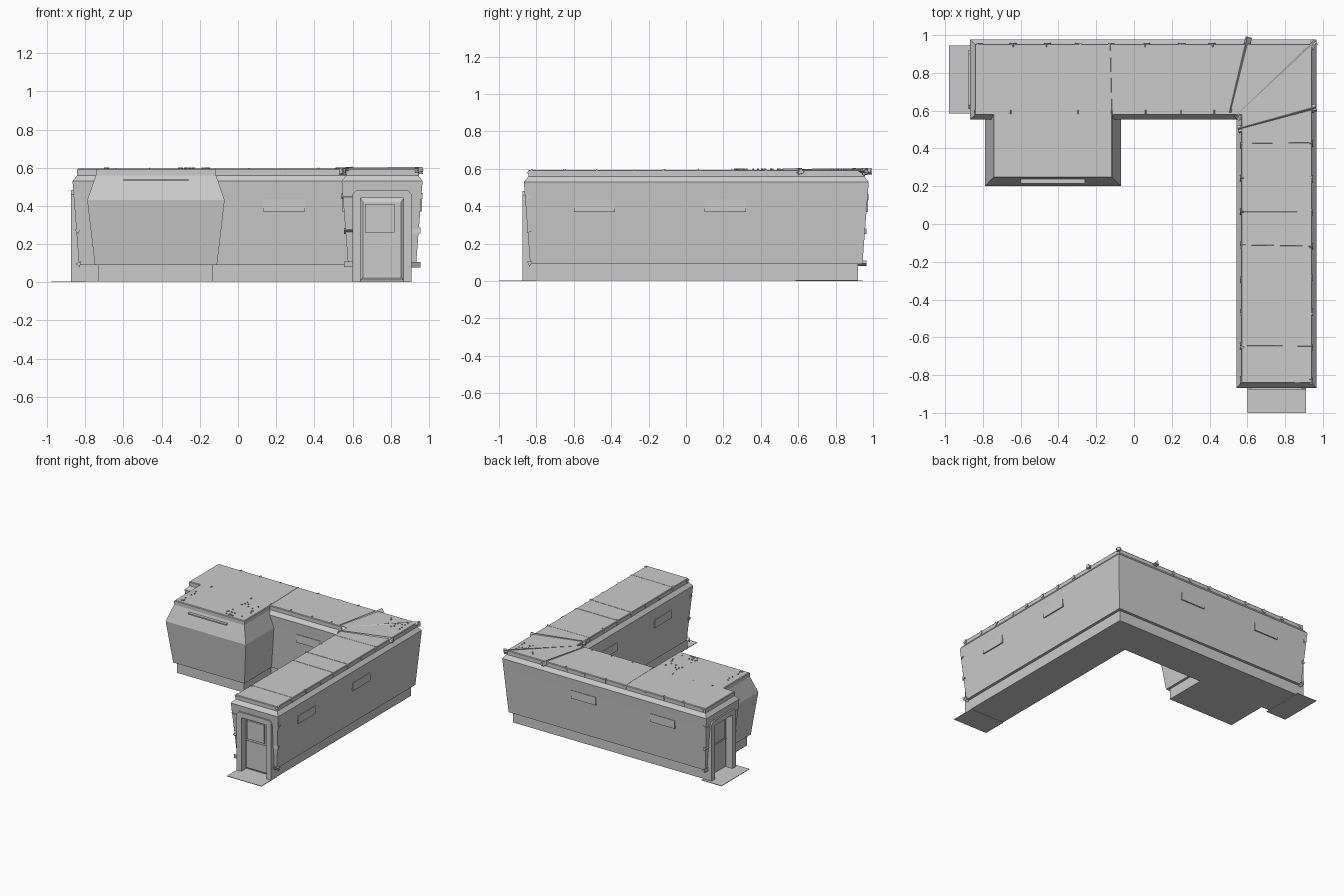
import bpy, bmesh, math, random
from mathutils import Matrix, Vector

if "Cube" in bpy.data.objects:
    bpy.data.objects.remove(bpy.data.objects["Cube"])

random.seed(4)
CX, CY, END = 0.755, 0.765, -0.655      # arm centre lines and end origin

grey = bpy.data.materials.new("plain_grey")
grey.diffuse_color = (0.6, 0.6, 0.6, 1)
grey.use_nodes = True
grey.node_tree.nodes["Principled BSDF"].inputs["Base Color"].default_value = grey.diffuse_color


def finish(name, bm, matrix=None):
    bmesh.ops.recalc_face_normals(bm, faces=bm.faces)
    me = bpy.data.meshes.new(name)
    bm.to_mesh(me)
    bm.free()
    me.materials.append(grey)
    ob = bpy.data.objects.new(name, me)
    bpy.context.collection.objects.link(ob)
    if matrix is not None:
        ob.matrix_world = matrix
    return ob


def loft(name, rings, matrix=None):
    """Closed solid through equal-length rings of 3D points."""
    bm = bmesh.new()
    rows = [[bm.verts.new(p) for p in r] for r in rings]
    n = len(rows[0])
    for a, b in zip(rows, rows[1:]):
        for i in range(n):
            j = (i + 1) % n
            bm.faces.new((a[i], a[j], b[j], b[i]))
    bm.faces.new(rows[0][::-1])
    bm.faces.new(rows[-1])
    return finish(name, bm, matrix)


def box(name, x0, x1, y0, y1, z0, z1, matrix=None):
    ring = lambda z: [(x0, y0, z), (x1, y0, z), (x1, y1, z), (x0, y1, z)]
    return loft(name, [ring(z0), ring(z1)], matrix)


def bar(name, p, q, r, sides=3):
    """Triangular bar between two points, randomly rolled."""
    p, q = Vector(p), Vector(q)
    bm = bmesh.new()
    bmesh.ops.create_cone(bm, cap_ends=True, segments=sides, radius1=r, radius2=r, depth=(q - p).length)
    rot = (q - p).to_track_quat('Z', 'Y').to_matrix().to_4x4()
    m = Matrix.Translation((p + q) / 2) @ rot @ Matrix.Rotation(random.uniform(0, 6.28), 4, 'Z')
    return finish(name, bm, m)


def ell(o, z):
    """L-shaped corridor outline at offset o from its centre line."""
    return [(END - o, CY + o, z), (END - o, CY - o, z), (CX - o, CY - o, z),
            (CX - o, END - o, z), (CX + o, END - o, z), (CX + o, CY + o, z)]


def bay(o, z):
    """Side room outline, its back buried in the corridor."""
    return [(-0.43 - o, 0.70, z), (-0.43 - o, 0.56 - o, z),
            (-0.43 + o, 0.56 - o, z), (-0.43 + o, 0.70, z)]


# Corridor body: plinth, flared walls, chamfered eave
corridor = loft("corridor_walls", [ell(o, z) for o, z in (
    (0.155, 0.004), (0.155, 0.09), (0.178, 0.09), (0.205, 0.44), (0.212, 0.53), (0.188, 0.56))])
loft("corridor_roof", [ell(0.188, 0.558), ell(0.188, 0.59), ell(0.184, 0.595)])

# Side room with a deep chamfer, and its roof slab
loft("side_room_walls", [bay(o, z) for o, z in (
    (0.30, 0.004), (0.30, 0.09), (0.32, 0.09), (0.36, 0.43), (0.315, 0.56))])
loft("side_room_roof", [bay(0.315, 0.56), bay(0.315, 0.59), bay(0.31, 0.595)])
box("side_room_vent", -0.60, -0.26, 0.215, 0.25, 0.53, 0.54)

# Door ends, modelled facing -y and placed on both arms
ends = {"front": (Matrix.Translation((CX, 0, 0)), 0.155, 1.0),
        "left": (Matrix.Translation((0, CY, 0)) @ Matrix.Rotation(-math.pi / 2, 4, 'Z'), 0.18, 0.98)}
half = [(0.155, 0.004), (0.155, 0.46), (0.135, 0.482)]
inner = [(0.113, 0.44), (0.113, 0.004)]
frame = half + [(-u, z) for u, z in half[::-1]] + [(-u, z) for u, z in inner[::-1]] + inner
for side, (m, w, reach) in ends.items():
    cutter = box(side + "_door_cutter", -0.113, 0.113, -1.1, -0.79, 0.02, 0.44, m)
    cutter.hide_render = True
    cutter.hide_viewport = True
    mod = corridor.modifiers.new(side + "_doorway", 'BOOLEAN')
    mod.object, mod.operation, mod.solver = cutter, 'DIFFERENCE', 'EXACT'
    loft(side + "_door_frame", [[(u, y, z) for u, z in frame] for y in (-0.875, -0.78)], m)
    loft(side + "_door", [[(-a, y, b), (a, y, b), (a, y, t), (-a, y, t)] for y, a, b, t in (
        (-0.78, 0.113, 0.01, 0.44), (-0.815, 0.113, 0.01, 0.44), (-0.825, 0.1, 0.025, 0.42))], m)
    box(side + "_door_panel", -0.09, 0.065, -0.835, -0.82, 0.26, 0.41, m)
    box(side + "_door_rail", -0.1, 0.1, -0.829, -0.82, 0.236, 0.243, m)
    box(side + "_threshold", -w, w, -reach, -0.80, 0, 0.004, m)
    # Rib ends poking from the end corners
    for s in (-1, 1):
        for z, d, u in ((0.095, 0.835, 0.2), (0.27, 0.84, 0.2), (0.45, 0.845, 0.212)):
            bar(side + "_end_stud", m @ Vector((s * 0.15, -d, z)), m @ Vector((s * u, -d, z)), 0.018)

# Roof ribs across both arms, with thicker ends at the eaves
def rib(p, q, r=0.017):
    p, q = Vector(p), Vector(q)
    d = (q - p).normalized() * 0.02
    bar("roof_rib", p, q, r)
    bar("rib_end", p, p + d, 0.021)
    bar("rib_end", q - d, q, 0.021)

for i in range(8):
    t = -0.825 + 0.178 * i
    rib((CX - 0.193, t, 0.58), (CX + 0.193, t + random.uniform(-.01, .01), 0.58))
    rib((t, CY - 0.182, 0.58), (t + random.uniform(-.01, .01), CY + 0.193, 0.58))
rib((0.54, 0.56, 0.58), (0.96, 0.965, 0.585), 0.02)
rib((0.51, 0.59, 0.58), (0.605, 0.99, 0.585), 0.02)
rib((0.55, 0.50, 0.58), (0.965, 0.615, 0.585), 0.02)

# Shallow raised plates on the long walls
o = 0.2
for x, y, along_x in ((CX + o, -0.49, 0), (CX + o, 0.21, 0), (CX - o, -0.49, 0), (CX - o, 0.21, 0),
                      (-0.47, CY + o, 1), (0.24, CY + o, 1), (0.24, CY - o, 1)):
    a, b = (0.11, 0.009) if along_x else (0.009, 0.11)
    box("wall_plate", x - a, x + a, y - b, y + b, 0.37, 0.435)

# Loose grit on the roofs
for x0, x1, y0, y1, n in ((-0.32, -0.15, 0.26, 0.52, 22), (-0.73, -0.68, 0.26, 0.5, 7), (0.72, 0.92, 0.78, 0.93, 14)):
    for _ in range(n):
        x, y = random.uniform(x0, x1), random.uniform(y0, y1)
        bar("roof_grit", (x, y, 0.592), (x, y, 0.602), 0.005, 4)
